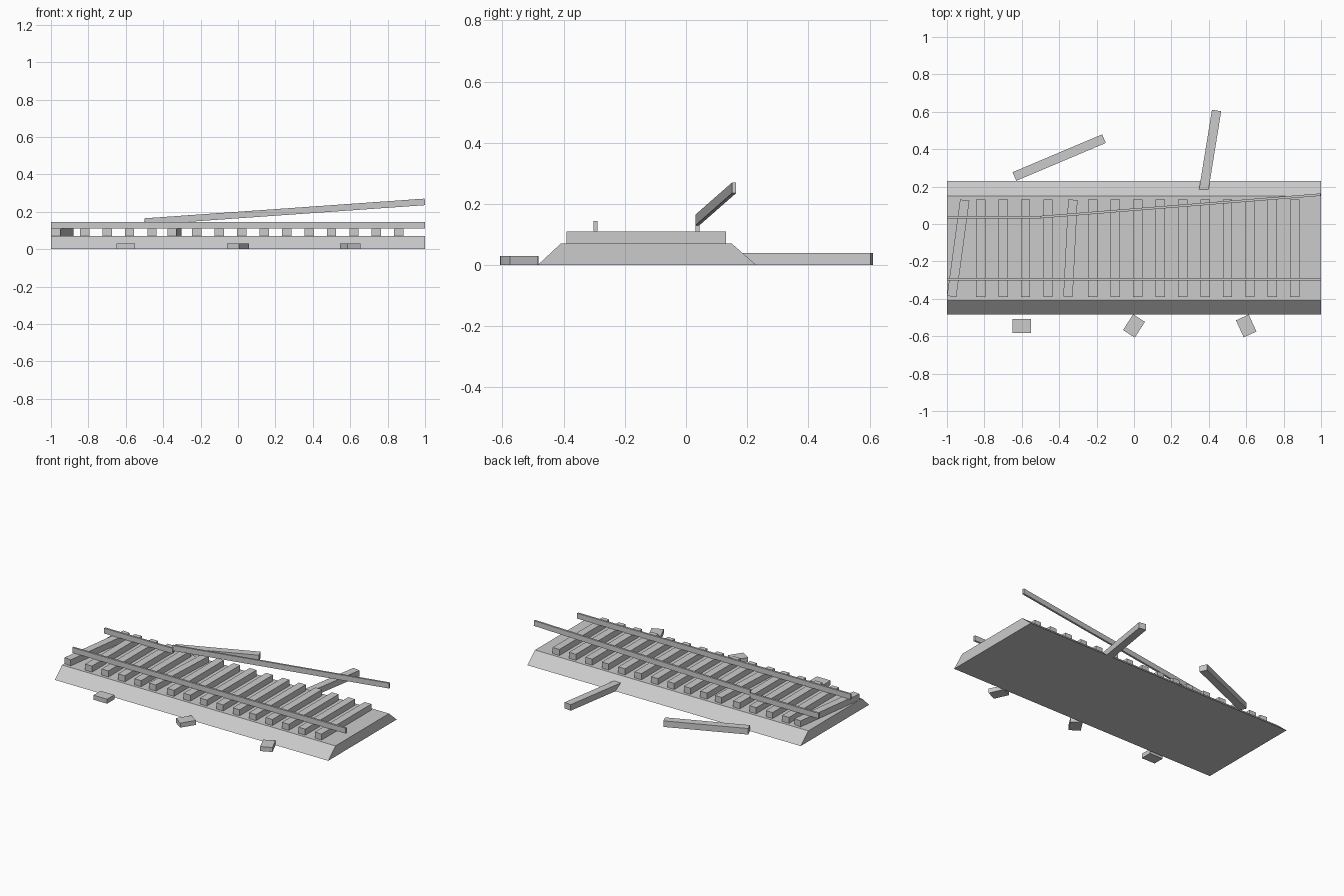
import bpy
import bmesh
from mathutils import Euler, Matrix, Vector

old = bpy.data.objects.get("Cube")
if old:
    bpy.data.objects.remove(old, do_unlink=True)

# One plain colour for everything
grey = bpy.data.materials.new("plain grey")
grey.use_nodes = True
colour = (0.6, 0.6, 0.6, 1)
grey.diffuse_color = colour
grey.node_tree.nodes["Principled BSDF"].inputs["Base Color"].default_value = colour


def finish(name, bm):
    bmesh.ops.recalc_face_normals(bm, faces=bm.faces)
    mesh = bpy.data.meshes.new(name)
    bm.to_mesh(mesh)
    bm.free()
    mesh.materials.append(grey)
    obj = bpy.data.objects.new(name, mesh)
    bpy.context.collection.objects.link(obj)
    return obj


def box(name, centre, size, turn=0, pitch=0):
    bm = bmesh.new()
    bmesh.ops.create_cube(bm, size=1, matrix=Matrix.Diagonal((*size, 1)))
    obj = finish(name, bm)
    obj.location = centre
    obj.rotation_euler = Euler((0, pitch, turn))
    return obj


# Ballast bed: trapezoid profile swept along x
bm = bmesh.new()
profile = [(-0.485, 0), (0.23, 0), (0.15, 0.07), (-0.41, 0.07)]
end = bm.faces.new([bm.verts.new((-1, y, z)) for y, z in profile])
swept = bmesh.ops.extrude_face_region(bm, geom=[end])["geom"]
bmesh.ops.translate(bm, vec=Vector((2, 0, 0)),
                    verts=[g for g in swept if isinstance(g, bmesh.types.BMVert)])
finish("ballast_bed", bm)

# Sleepers across the bed, two of them knocked askew
SLEEPER = (0.05, 0.52, 0.04)
skewed = {0: -0.135, 5: -0.05}
for i in range(16):
    box(f"sleeper_{i + 1}", (-0.94 + 0.12 * i, -0.13, 0.09), SLEEPER, skewed.get(i, 0))

# Sleepers lying loose behind the bed
box("loose_sleeper_right", (-0.4, 0.355, 0.02), SLEEPER, 0.4 - 1.571)
box("loose_sleeper_left", (0.4, 0.35, 0.02), SLEEPER, -0.16)

# Rails: front one whole, back one broken and lifted
box("front_rail", (0, -0.296, 0.1275), (2, 0.013, 0.035))
box("back_rail", (-0.75, 0.037, 0.1275), (0.5, 0.013, 0.035))
box("lifted_rail", (0.25, 0.097, 0.2), (1.506, 0.013, 0.035), 0.08, -0.07)

# Loose blocks along the front, each turned further
for i in range(3):
    box(f"loose_block_{i + 1}", (0.6 * (i - 1), -0.545, 0.015), (0.1, 0.075, 0.03), i)
